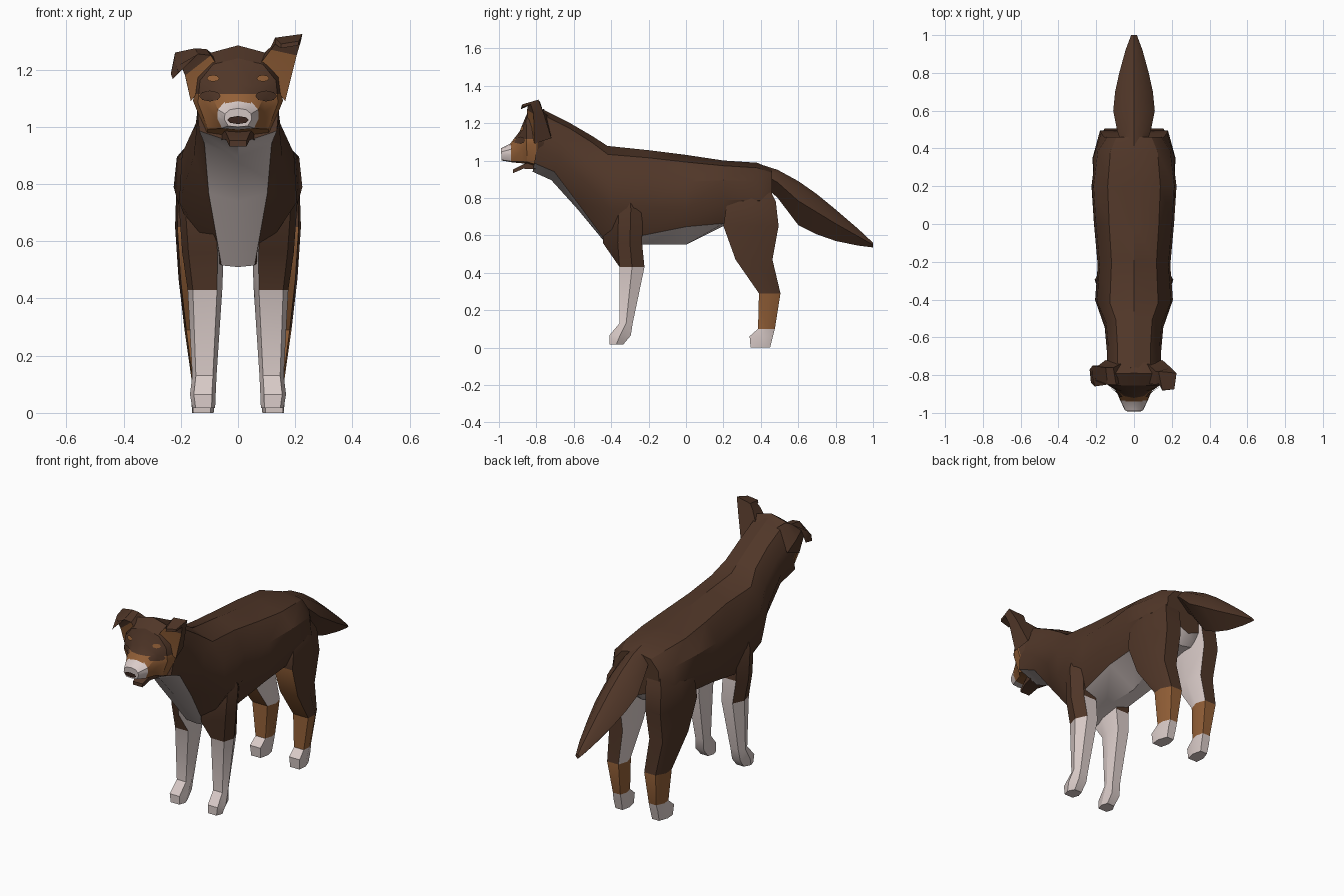
import bpy, bmesh, math
from mathutils import Vector

if "Cube" in bpy.data.objects:
    bpy.data.objects.remove(bpy.data.objects["Cube"])


def material(name, rgb):
    m = bpy.data.materials.new(name)
    m.diffuse_color = (*rgb, 1)
    m.use_nodes = True
    m.node_tree.nodes["Principled BSDF"].inputs["Base Color"].default_value = m.diffuse_color
    return m


BROWN, TAN, WHITE, DARK = range(4)
MATS = [material("brown fur", (0.08, 0.037, 0.021)),
        material("tan fur", (0.29, 0.115, 0.038)),
        material("white fur", (0.70, 0.60, 0.58)),
        material("dark nose", (0.045, 0.02, 0.014))]


def finish(name, bm, angle=32):
    me = bpy.data.meshes.new(name)
    bm.to_mesh(me)
    bm.free()
    ob = bpy.data.objects.new(name, me)
    bpy.context.collection.objects.link(ob)
    for m in MATS:
        me.materials.append(m)
    bpy.ops.object.select_all(action='DESELECT')
    ob.select_set(True)
    bpy.context.view_layer.objects.active = ob
    bpy.ops.object.shade_smooth_by_angle(angle=math.radians(angle))
    return ob


def loft(name, rings, rule=lambda f, i, j: BROWN, cuts=()):
    """Skin equal-length rings; rule(face, ring, column) picks the colour."""
    bm = bmesh.new()
    vs = [[bm.verts.new(p) for p in r] for r in rings]
    n = len(vs[0])
    tags = bm.faces.layers.int.new("tag")
    for i in range(len(vs) - 1):
        for j in range(n):
            k = (j + 1) % n
            f = bm.faces.new((vs[i][j], vs[i][k], vs[i + 1][k], vs[i + 1][j]))
            f[tags] = i * 100 + j
    for i in (0, len(vs) - 1):
        f = bm.faces.new(vs[i])
        f[tags] = i * 100 + 99
    bmesh.ops.recalc_face_normals(bm, faces=bm.faces)
    for co, no in cuts:
        bmesh.ops.bisect_plane(bm, geom=bm.verts[:] + bm.edges[:] + bm.faces[:],
                               plane_co=co, plane_no=no)
    bm.normal_update()
    for f in bm.faces:
        f.material_index = rule(f, f[tags] // 100, f[tags] % 100)
    return finish(name, bm)


def trunk_ring(ty, tz, by, bz, w, dx, dt):
    """Ten-sided section from a top point to a bottom point."""
    half = [(0, 0), (.62, .08), (.95, .3), (1, .6), (dx, dt), (0, 1)]
    right = [(x * w, ty + (by - ty) * t, tz + (bz - tz) * t) for x, t in half]
    return right + [(-x, y, z) for x, y, z in right[4:0:-1]]


# Trunk and neck: top y z, bottom y z, half width, belly edge x and depth
trunk = [(.46, .955, .46, .70, .15, .6, .85), (.38, .988, .40, .65, .202, .6, .93),
         (.20, 1.0, .20, .65, .225, .75, .96), (0, 1.03, 0, .55, .212, .8, .80),
         (-.20, 1.055, -.23, .55, .192, .8, .90), (-.42, 1.078, -.39, .51, .206, .28, .99),
         (-.50, 1.13, -.58, .74, .155, .66, .93), (-.62, 1.2, -.72, .895, .143, .82, .85),
         (-.76, 1.27, -.82, .94, .143, .95, .86)]
loft("trunk", [trunk_ring(*r) for r in trunk],
     lambda f, i, j: WHITE if j in (4, 5) else BROWN)


# Head, with muzzle cut into tan cheeks and a white tip
def head_rule(f, i, j):
    c = f.calc_center_median()
    if c.y < -.935 and c.z < 1.085:
        return WHITE
    return TAN if c.y < -.79 and c.z < 1.115 else BROWN


skull = [(-.68, 1.225, -.74, .97, .12, .7, .92), (-.79, 1.285, -.80, .96, .157, .7, .95),
         (-.855, 1.24, -.85, .98, .14, .75, .95), (-.89, 1.155, -.875, .985, .095, .8, .95),
         (-.94, 1.09, -.93, .99, .073, .8, .95), (-.99, 1.065, -.985, 1.0, .048, .7, .95)]
head = loft("head", [trunk_ring(*r) for r in skull], head_rule,
            [((0, 0, 1.115), (0, 0, 1)), ((0, -.79, 0), (0, 1, 0)),
             ((0, -.935, 0), (0, 1, 0))])


def face_plate(name, cx, cz, rx, rz, colour, sides=8):
    """Thin patch laid on the front of the head."""
    bm = bmesh.new()
    pts = []
    for k in range(sides):
        a = 2 * math.pi * k / sides
        x, z = cx + rx * math.cos(a), cz + rz * math.sin(a)
        hit, p, _, _ = head.ray_cast(Vector((x, -2, z)), Vector((0, 1, 0)))
        pts.append(bm.verts.new((x, (p.y if hit else -.85) - .007, z)))
    mid = bm.verts.new(sum((v.co for v in pts), Vector()) / sides)
    hit, p, _, _ = head.ray_cast(Vector((cx, -2, cz)), Vector((0, 1, 0)))
    mid.co = (cx, p.y - .007, cz)
    for a, b in zip(pts, pts[1:] + pts[:1]):
        bm.faces.new((a, b, mid)).material_index = colour
    finish(name, bm)


face_plate("nose", 0, 1.024, .038, .014, DARK)
for s, side in ((1, "right"), (-1, "left")):
    face_plate(side + "_brow", s * .087, 1.17, .022, .012, TAN)
    face_plate(side + "_eye_patch", s * .098, 1.108, .038, .019, BROWN)


# Open lower jaw
def box_ring(y, z0, z1, w):
    return [(-w, y, z0), (w, y, z0), (w, y, z1), (-w, y, z1)]


loft("lower_jaw", [box_ring(-.80, .955, 1.0, .06), box_ring(-.87, .956, .98, .042),
                   box_ring(-.925, .932, .952, .03)])

# Ears: one upright with a bent tip, one flopped outwards
base = [(.07, -.845, 1.21), (.165, -.81, 1.09), (.15, -.72, 1.12), (.07, -.74, 1.24)]
upright = [[(.115, -.85, 1.27), (.205, -.815, 1.25), (.195, -.76, 1.25), (.115, -.78, 1.28)],
           [(.13, -.845, 1.29), (.22, -.83, 1.30), (.225, -.79, 1.325), (.13, -.78, 1.312)],
           [(.15, -.882, 1.275), (.21, -.875, 1.285), (.213, -.875, 1.30), (.15, -.88, 1.29)]]
flopped = [[(-.095, -.85, 1.25), (-.185, -.82, 1.18), (-.19, -.75, 1.20), (-.11, -.76, 1.272)],
           [(-.14, -.85, 1.255), (-.20, -.83, 1.22), (-.22, -.75, 1.26), (-.15, -.76, 1.275)],
           [(-.208, -.86, 1.19), (-.228, -.84, 1.168), (-.235, -.77, 1.185), (-.222, -.80, 1.24)]]
ear_rule = lambda f, i, j: TAN if i == 0 and j == 0 else BROWN
loft("upright_ear", [base] + upright, ear_rule)
loft("flopped_ear", [[(-x, y, z) for x, y, z in base]] + flopped, ear_rule)


# Tail: y, top, bottom, half width
def tail_ring(y, top, bot, w):
    m = top + (bot - top) * .45
    q = top + (bot - top) * .12
    return [(0, y, top), (w * .55, y, q), (w, y, m), (0, y, bot),
            (-w, y, m), (-w * .55, y, q)]


tail = [(.38, .985, .90, .05), (.49, .95, .80, .088), (.60, .89, .655, .11),
        (.70, .82, .605, .10), (.80, .738, .57, .078), (.92, .635, .545, .045),
        (1.0, .56, .535, .015)]
loft("tail", [tail_ring(*r) for r in tail])


# Legs: z, front y, back y, inner x, outer x, sweep of the outer front corner
def leg_ring(s, z, y0, y1, x0, x1, sweep=0, edge=.85):
    a, b, m = x0 + (x1 - x0) * .15, x0 + (x1 - x0) * edge, (y0 + y1) / 2
    return [(s * x, y, z) for x, y in
            ((a, y0), (b, y0 + sweep), (x1, m + sweep / 2),
             (x0 + (x1 - x0) * .75, y1), (a, y1), (x0, m))]


front = [(.86, -.39, -.26, .06, .17, .04), (.74, -.44, -.23, .06, .208, .08),
         (.56, -.445, -.235, .05, .195, .08), (.43, -.355, -.222, .055, .176),
         (.13, -.355, -.285, .075, .16), (.065, -.41, -.295, .078, .168),
         (.017, -.41, -.335, .08, .16)]
hind = [(.90, .28, .42, .04, .15), (.78, .22, .48, .05, .216), (.65, .20, .495, .06, .22),
        (.47, .265, .462, .065, .208), (.29, .39, .505, .065, .187),
        (.10, .385, .475, .08, .16), (.06, .34, .465, .08, .165), (0, .345, .45, .085, .16)]


def front_rule(f, i, j):
    return WHITE if i >= 3 or (j in (4, 5) and i >= 1) or (j == 3 and i == 2) else BROWN


def hind_rule(f, i, j):
    if i >= 5:
        return WHITE
    if i == 4 or (j == 0 and i >= 2):
        return TAN
    return WHITE if j in (4, 5) and i >= 1 else BROWN


for s, side in ((1, "right"), (-1, "left")):
    loft(side + "_front_leg", [leg_ring(s, *r) for r in front], front_rule)
    loft(side + "_hind_leg", [leg_ring(s, *r, edge=.95) for r in hind], hind_rule)
